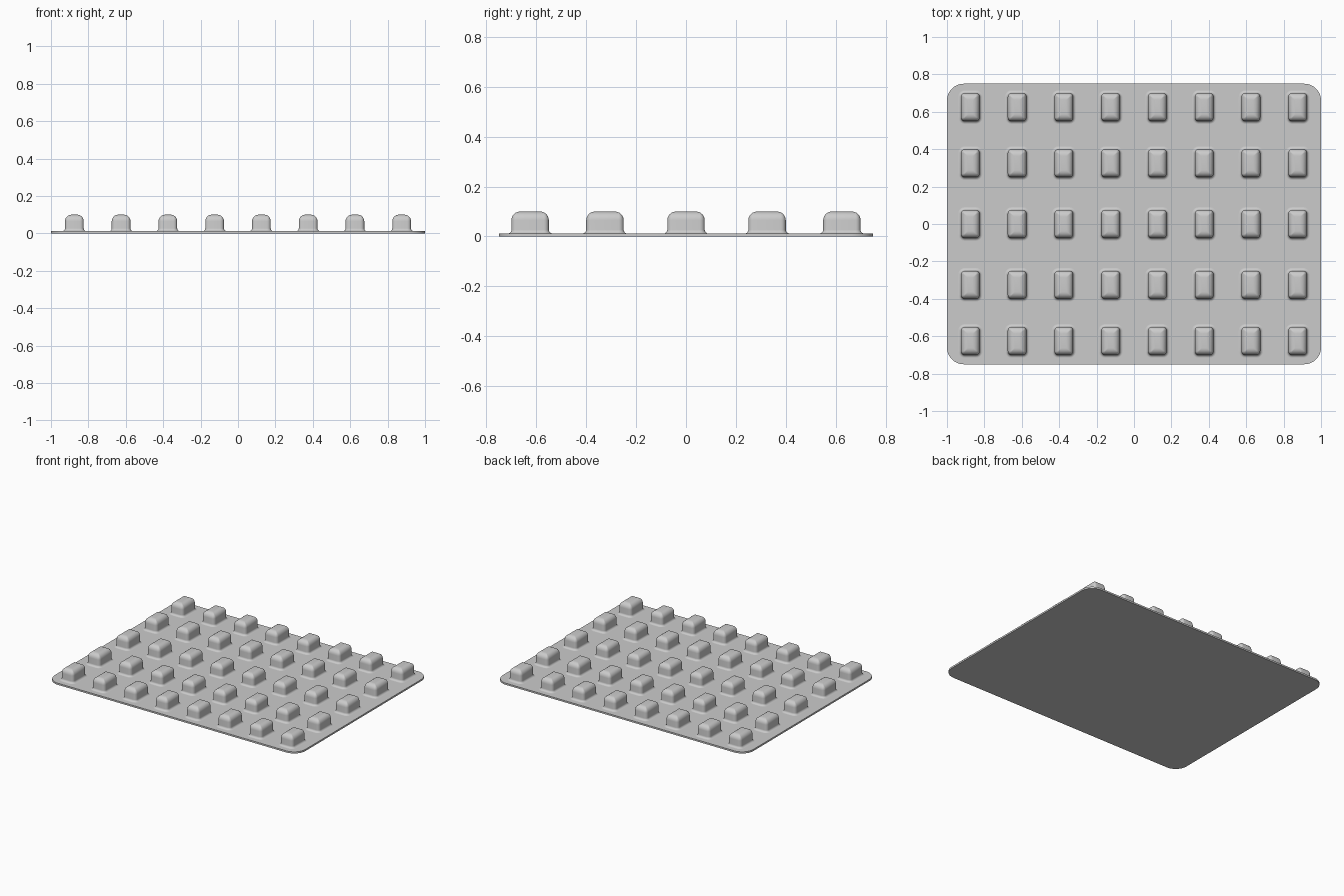
import bpy, bmesh, math

cube = bpy.data.objects.get("Cube")
if cube:
    bpy.data.objects.remove(cube, do_unlink=True)

grey = bpy.data.materials.new("plain grey")
grey.use_nodes = True
colour = (0.6, 0.6, 0.6, 1)
grey.diffuse_color = colour
grey.node_tree.nodes["Principled BSDF"].inputs["Base Color"].default_value = colour

THICK, TOP = 0.012, 0.1
HALF_X, HALF_Y, CORNER = 0.05, 0.075, 0.02
ROUND, FILLET = 0.035, 0.015


def rounded_ring(bm, hx, hy, r, z, steps):
    """Counter-clockwise rounded rectangle of vertices."""
    ring = []
    for q, (sx, sy) in enumerate([(1, 1), (-1, 1), (-1, -1), (1, -1)]):
        for i in range(steps + 1):
            a = (q + i / steps) * math.pi / 2
            ring.append(bm.verts.new((sx * (hx - r) + r * math.cos(a),
                                      sy * (hy - r) + r * math.sin(a), z)))
    return ring


def loft(bm, rings):
    for low, high in zip(rings, rings[1:]):
        n = len(low)
        for i in range(n):
            j = (i + 1) % n
            bm.faces.new((low[i], low[j], high[j], high[i]))
    bm.faces.new(rings[-1])


def to_mesh(bm, name):
    mesh = bpy.data.meshes.new(name)
    bm.to_mesh(mesh)
    bm.free()
    mesh.materials.append(grey)
    return mesh


def add_object(name, mesh, location=(0, 0, 0)):
    obj = bpy.data.objects.new(name, mesh)
    obj.location = location
    bpy.context.collection.objects.link(obj)
    return obj


# Flat base plate with rounded corners
bm = bmesh.new()
rings = [rounded_ring(bm, 1, 0.75, 0.09, z, 12) for z in (0, THICK)]
loft(bm, rings)
bm.faces.new(rings[0][::-1])
plate = add_object("base_plate", to_mesh(bm, "base_plate"))

# Stud profile as (inset, height): flared foot, straight wall, rounded crown
STEPS = 6
angles = [i / STEPS * math.pi / 2 for i in range(STEPS + 1)]
profile = [(-FILLET * (1 - math.sin(a)), THICK + FILLET * (1 - math.cos(a))) for a in angles]
profile += [(ROUND * (1 - math.cos(a)), TOP - ROUND * (1 - math.sin(a))) for a in angles]

bm = bmesh.new()
loft(bm, [rounded_ring(bm, HALF_X - d, HALF_Y - d, max(CORNER - d, 0.004), z, 5)
          for d, z in profile])
stud_mesh = to_mesh(bm, "stud")

# Grid of studs, eight columns by five rows
studs = [add_object("stud", stud_mesh, (-0.875 + 0.25 * col, y, 0))
         for y in (-0.625, -0.325, 0, 0.325, 0.625) for col in range(8)]

# Smooth shading with crisp plate edges
bpy.ops.object.select_all(action='DESELECT')
for obj in (plate, studs[0]):
    obj.select_set(True)
bpy.context.view_layer.objects.active = plate
bpy.ops.object.shade_smooth_by_angle(angle=math.radians(35))
